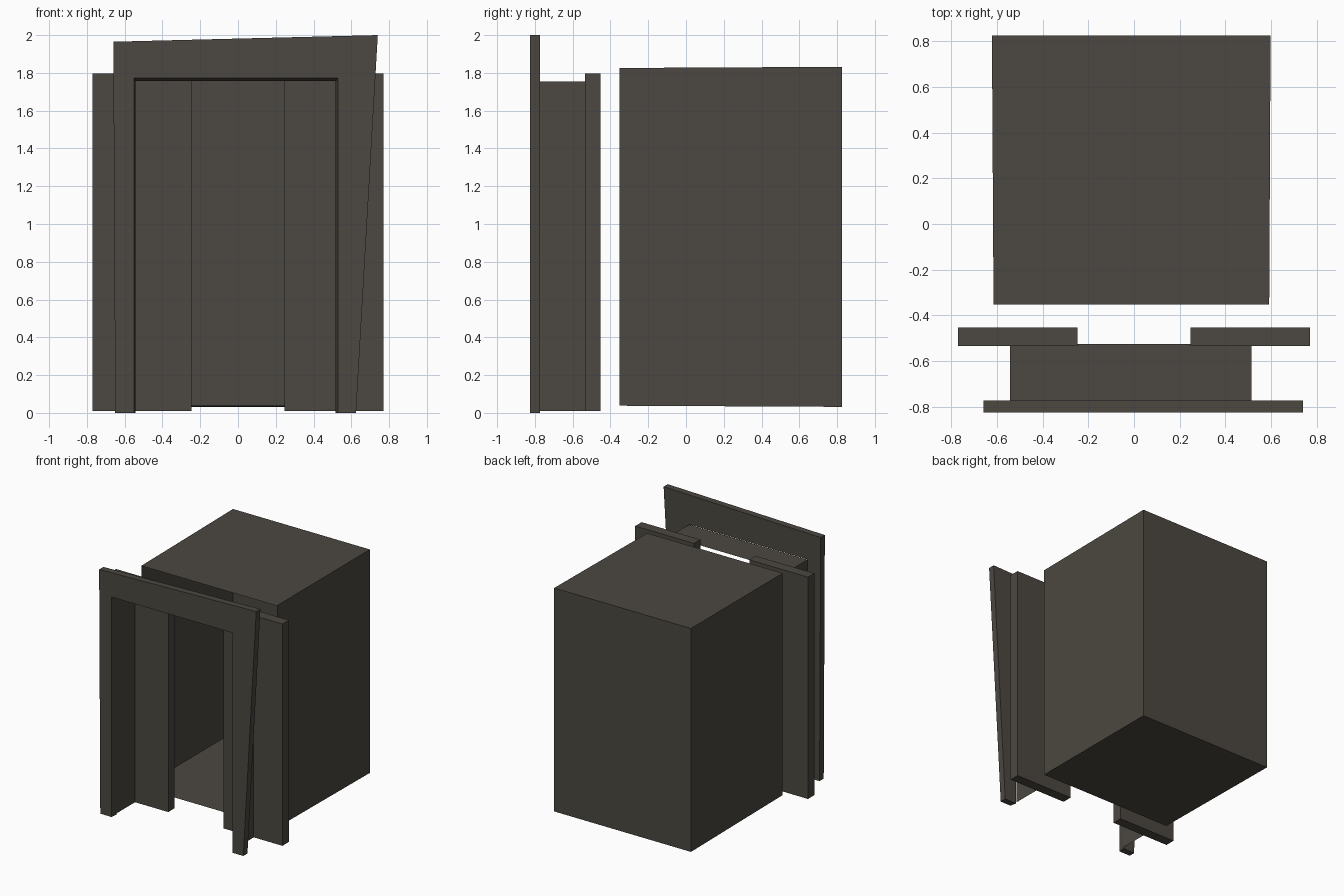
import bpy

if "Cube" in bpy.data.objects:
    bpy.data.objects.remove(bpy.data.objects["Cube"])

# single flat colour
mat = bpy.data.materials.new("dark warm grey")
mat.diffuse_color = (0.072, 0.064, 0.053, 1)
mat.use_nodes = True
mat.node_tree.nodes["Principled BSDF"].inputs["Base Color"].default_value = mat.diffuse_color


def make(name, verts, faces):
    me = bpy.data.meshes.new(name)
    me.from_pydata(verts, [], faces)
    me.materials.append(mat)
    ob = bpy.data.objects.new(name, me)
    bpy.context.collection.objects.link(ob)
    return ob


def loft(name, front, y0, back, y1, caps=True, skip=()):
    """Join two xz outlines (counter-clockwise seen from the front)."""
    n = len(front)
    verts = [(x, y0, z) for x, z in front] + [(x, y1, z) for x, z in back]
    faces = [(i, i + n, (i + 1) % n + n, (i + 1) % n)
             for i in range(n) if i not in skip]
    if caps:
        faces += [tuple(range(n)), tuple(reversed(range(n, 2 * n)))]
    return make(name, verts, faces)


# crooked front frame: arch outline, opening tapers slightly inward
def arch(left, right, top):
    return [(-0.65, 0), (left, 0), (left, top), (right, top), (right, 0),
            (0.625, 0), (0.74, 2.0), (-0.66, 1.965)]


loft("door_frame", arch(-0.55, 0.53, 1.772), -0.825,
     arch(-0.543, 0.517, 1.757), -0.772)

# passage lining behind the frame: two walls and a ceiling, thin sheet
lining = [(0.515, 0.01), (0.515, 1.755), (-0.543, 1.755), (-0.543, 0.01)]
loft("passage_lining", lining, -0.772, lining, -0.525, caps=False, skip=(3,))

# pair of sliding doors, half open
for side, name in ((-1, "left_door"), (1, "right_door")):
    a, b = sorted((side * 0.247, side * 0.77))
    panel = [(a, 0.01), (b, 0.01), (b, 1.797), (a, 1.797)]
    loft(name, panel, -0.535, panel, -0.453)

# cabin: slightly irregular sheet box, open at the front
f = [(-0.615, 0.038), (0.592, 0.038), (0.592, 1.826), (-0.615, 1.826)]
b = [(-0.622, 0.032), (0.598, 0.032), (0.598, 1.832), (-0.622, 1.832)]
cabin = loft("cabin", f, -0.352, b, 0.825, caps=False)
cabin_back = make("cabin_back", [(x, 0.825, z) for x, z in b], [(3, 2, 1, 0)])
